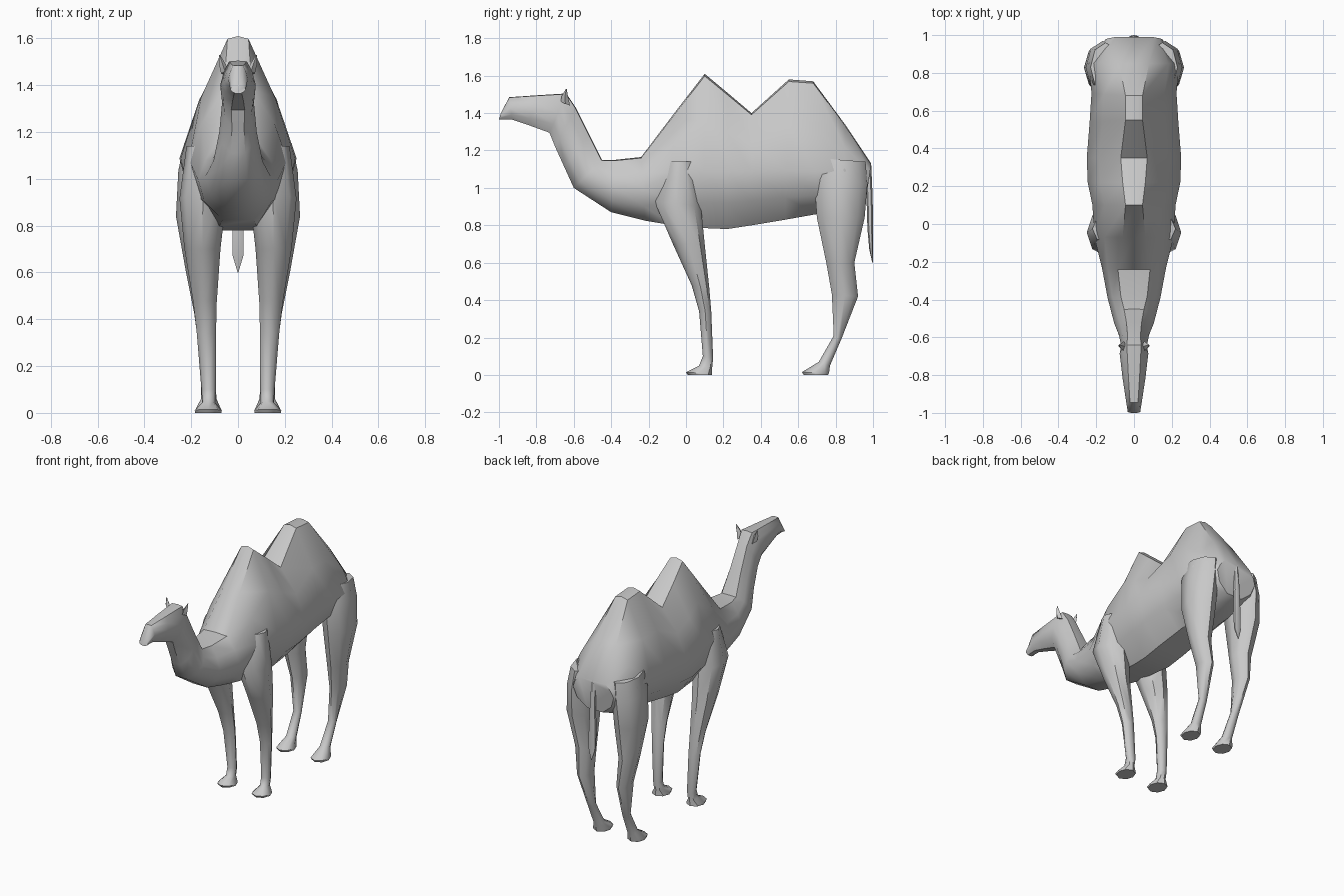
import bpy
import bmesh
from math import cos, sin, pi, radians
from mathutils import Vector

cube = bpy.data.objects.get("Cube")
if cube:
    bpy.data.objects.remove(cube, do_unlink=True)

# One plain coat colour
COAT = (0.58, 0.58, 0.58, 1)
coat = bpy.data.materials.new("grey coat")
coat.use_nodes = True
coat.diffuse_color = COAT
coat.node_tree.nodes["Principled BSDF"].inputs["Base Color"].default_value = COAT


def loft(name, rings, sharp_angle=45):
    """Skin a list of equally long point rings and close both ends."""
    bm = bmesh.new()
    loops = [[bm.verts.new(point) for point in ring] for ring in rings]
    for lower, upper in zip(loops, loops[1:]):
        count = len(lower)
        for i in range(count):
            j = (i + 1) % count
            bm.faces.new((lower[i], lower[j], upper[j], upper[i]))
    bm.faces.new(loops[0])
    bm.faces.new(loops[-1])
    bmesh.ops.recalc_face_normals(bm, faces=bm.faces)
    mesh = bpy.data.meshes.new(name)
    bm.to_mesh(mesh)
    bm.free()
    mesh.materials.append(coat)
    mesh.shade_smooth()
    mesh.set_sharp_from_angle(angle=radians(sharp_angle))
    obj = bpy.data.objects.new(name, mesh)
    bpy.context.collection.objects.link(obj)
    return obj


def trunk_ring(top_y, top_z, low_y, low_z, width, widest=0.5, ridge=None):
    """Mirrored cross-section between a back point and a belly point."""
    ridge = width * 0.5 if ridge is None else ridge
    top = Vector((0, top_y, top_z))
    low = Vector((0, low_y, low_z))
    half = [
        (ridge, 0.985),
        (ridge + (width - ridge) * 0.64, (1 + widest) / 2),
        (width, widest),
        (width * 0.84, widest * 0.45),
        (width * 0.38, 0),
    ]
    right = [low.lerp(top, h) + Vector((x, 0, 0)) for x, h in half]
    left = [low.lerp(top, h) - Vector((x, 0, 0)) for x, h in reversed(half)]
    return [Vector((0, top_y, top_z))] + right + left


def limb_ring(front_y, front_z, back_y, back_z, centre, width, side=1, sides=8):
    """Oval cross-section between a front point and a back point."""
    front = Vector((0, front_y, front_z))
    back = Vector((0, back_y, back_z))
    ring = []
    for i in range(sides):
        angle = 2 * pi * i / sides
        point = front.lerp(back, (1 - cos(angle)) / 2)
        point.x = side * (centre + width * sin(angle))
        ring.append(point)
    return ring


# Head and neck, from the lips down to the chest
neck_sections = [
    (-.99, 1.4, -1, 1.365, .033),
    (-.945, 1.485, -.93, 1.365, .042),
    (-.8, 1.495, -.84, 1.335, .06),
    (-.64, 1.505, -.73, 1.295, .076),
    (-.59, 1.43, -.7, 1.22, .068),
    (-.52, 1.29, -.65, 1.11, .08),
    (-.45, 1.15, -.6, 1, .105),
    (-.38, 1.15, -.4, .87, .14),
    (-.24, 1.165, -.22, .825, .17),
]

# Barrel with the two humps, from the shoulders to the rump
body_sections = [
    (-.07, 1.39, -.07, .8, .21, .48, .06),
    (.1, 1.61, .1, .785, .22, .37, .045),
    (.22, 1.51, .22, .78, .245, .42, .06),
    (.35, 1.4, .35, .8, .25, .48, .07),
    (.55, 1.58, .53, .83, .235, .35, .045),
    (.68, 1.57, .7, .86, .225, .32, .045),
    (.85, 1.34, .85, .88, .24, .46, .08),
    (.99, 1.13, .96, .92, .15, .6, .1),
]
loft("head_neck_and_body",
     [trunk_ring(*section) for section in neck_sections + body_sections])

# Legs, from inside the body down to the splayed sole
front_leg = [
    (-.1, 1.14, .05, 1.14, .14, .08),
    (-.17, .93, .08, .9, .15, .1),
    (-.07, .7, .1, .7, .152, .077),
    (.03, .48, .125, .46, .141, .05),
    (.07, .34, .135, .34, .135, .041),
    (.09, .1, .145, .09, .125, .031),
    (.07, .05, .14, .04, .125, .028),
    (0, .015, .14, .005, .127, .058),
    (.01, 0, .14, 0, .127, .056),
]
hind_leg = [
    (.7, 1.16, .96, 1.14, .15, .08),
    (.685, 1.05, .97, 1.02, .165, .09),
    (.7, .84, .955, .84, .175, .09),
    (.75, .6, .9, .6, .16, .062),
    (.78, .43, .92, .42, .145, .042),
    (.79, .21, .83, .19, .128, .029),
    (.71, .07, .77, .05, .125, .033),
    (.62, .015, .765, .01, .127, .056),
    (.63, 0, .76, 0, .127, .054),
]
for side_name, side in (("left", 1), ("right", -1)):
    for part, sections in (("front_leg", front_leg), ("hind_leg", hind_leg)):
        loft(f"{side_name}_{part}",
             [limb_ring(*section, side=side) for section in sections])

    # Small pointed ears behind the brow
    ear = [
        (-.67, 1.46, -.62, 1.44, .055, .017),
        (-.665, 1.49, -.63, 1.485, .066, .015),
        (-.642, 1.53, -.638, 1.53, .079, .002),
    ]
    loft(f"{side_name}_ear",
         [limb_ring(*section, side=side, sides=4) for section in ear])

# Hanging tail with a pointed tuft
tail = [
    (.955, 1.13, .99, 1.13, 0, .018),
    (.965, .95, .998, .95, 0, .02),
    (.97, .78, 1, .78, 0, .027),
    (.98, .67, 1, .67, 0, .026),
    (.996, .6, 1, .6, 0, .002),
]
loft("tail", [limb_ring(*section, sides=6) for section in tail])
